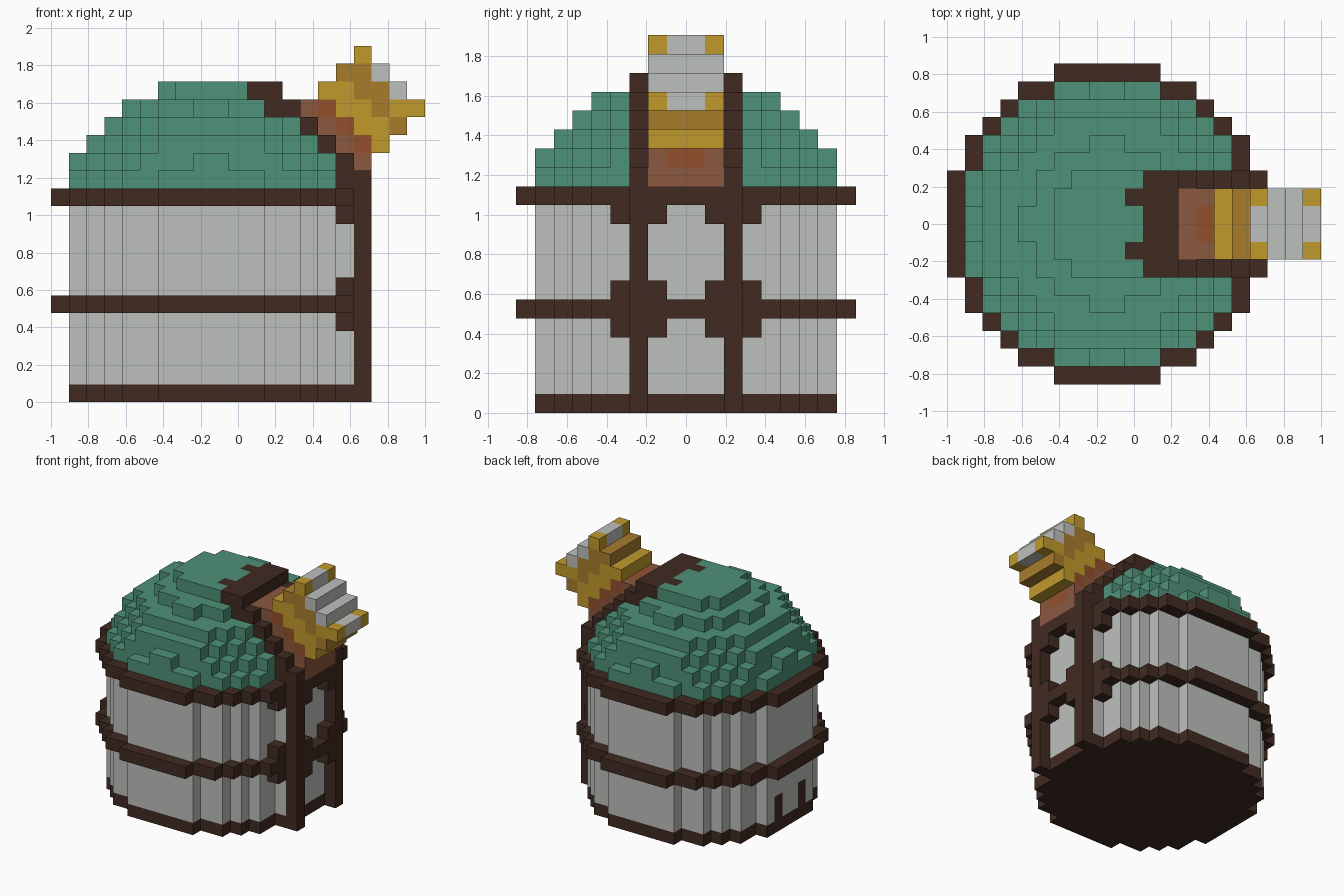
import bpy
import bmesh
from mathutils import Vector

cube = bpy.data.objects.get("Cube")
if cube:
    bpy.data.objects.remove(cube, do_unlink=True)

U = 2 / 21          # edge of one block
CX = 9              # column of the tower axis


def linear(c):
    c /= 255
    return c / 12.92 if c <= 0.04045 else ((c + 0.055) / 1.055) ** 2.4


def material(name, r, g, b):
    mat = bpy.data.materials.new(name)
    mat.use_nodes = True
    col = (linear(r), linear(g), linear(b), 1)
    mat.diffuse_color = col
    bsdf = mat.node_tree.nodes["Principled BSDF"]
    bsdf.inputs["Base Color"].default_value = col
    bsdf.inputs["Roughness"].default_value = 0.8
    return mat


MATS = {
    "timber": material("dark timber", 64, 42, 33),
    "wall": material("pale grey", 190, 192, 188),
    "roof": material("roof green", 79, 146, 120),
    "gold": material("gold", 192, 154, 44),
    "ochre": material("ochre", 168, 124, 44),
    "brown": material("brown", 139, 88, 64),
    "rust": material("rust", 148, 80, 44),
}

owner = {}          # block (i, j, k) -> (part, colour)


def put(part, colour, i, j, k):
    owner[i, j, k] = (part, colour)


def both(part, colour, i, row, k):
    """Place a block and its mirror image across the middle plane."""
    put(part, colour, i, row, k)
    put(part, colour, i, -1 - row, k)


def disc(part, colour, k, r2):
    for i in range(CX - 9, CX + 9):
        for j in range(-9, 9):
            if (i + 0.5 - CX) ** 2 + (j + 0.5) ** 2 < r2:
                put(part, colour, i, j, k)


# Round wall, base and the two projecting hoops
for k in range(1, 12):
    disc("wall", "wall", k, 64)
disc("base", "timber", 0, 64)
disc("lower_hoop", "timber", 5, 81)
disc("upper_hoop", "timber", 11, 81)

# Small dark uprights on the back wall
for k in (1, 2):
    both("back_marks", "timber", 1, 1, k)

# Stepped dome
for n, r2 in enumerate((64, 58, 50, 37, 21.5, 10)):
    disc("dome", "roof", 12 + n, r2)

# Posts with brackets on either side
for k in range(13):
    both("posts", "timber", 17, 2, k)
for k in (4, 5, 6, 10):
    both("brackets", "timber", 17, 1, k)
    both("brackets", "timber", 16, 3, k)

# Stepped beams running up the dome, and the cap joining them
for k in range(12, 18):
    for s in (28, 29):
        both("roof_beams", "timber", s - k, 2, k)
for i in (11, 12):
    for row in (0, 1):
        both("beam_cap", "timber", i, row, 17)
both("beam_cap", "timber", 10, 1, 17)

# Collar and flared nozzle, layered along the diagonal:
# layer s = i + k, with its lowest and highest k
LAYERS = {
    29: (12, 16, "brown"), 30: (13, 16, "brown"), 31: (14, 16, "rust"),
    32: (14, 17, "gold"), 33: (15, 17, "gold"), 34: (15, 18, "ochre"),
    35: (16, 18, "ochre"), 36: (16, 19, "wall"),
}
for s, (low, high, colour) in LAYERS.items():
    part = "collar" if s < 32 else "nozzle"
    for k in range(low, high + 1):
        for row in (0, 1):
            c = colour
            if s == 30 and row == 0:
                c = "rust"
            if s == 35 and k == low:
                c = "gold"
            if s == 36 and row == 1 and k in (low, high):
                c = "gold"
            both(part, c, s - k, row, k)

# Turn the blocks of each part into a mesh of their exposed faces
AXES = [Vector(v) for v in ((1, 0, 0), (0, 1, 0), (0, 0, 1))]


def build(part):
    bm = bmesh.new()
    verts, slots = {}, []

    def vert(p):
        key = tuple(round(c) for c in p)
        if key not in verts:
            verts[key] = bm.verts.new((key[0] * U - 1, key[1] * U, key[2] * U))
        return verts[key]

    for cell, (name, colour) in owner.items():
        if name != part:
            continue
        if colour not in slots:
            slots.append(colour)
        for a in range(3):
            u, v = AXES[(a + 1) % 3], AXES[(a + 2) % 3]
            for side in (0, 1):
                step = AXES[a] * (1 if side else -1)
                near = tuple(round(c) for c in Vector(cell) + step)
                if near in owner:
                    continue
                o = Vector(cell) + AXES[a] * side
                loop = [o, o + u, o + u + v, o + v]
                if not side:
                    loop.reverse()
                face = bm.faces.new([vert(p) for p in loop])
                face.material_index = slots.index(colour)
    mesh = bpy.data.meshes.new(part)
    bm.to_mesh(mesh)
    bm.free()
    for colour in slots:
        mesh.materials.append(MATS[colour])
    bpy.context.collection.objects.link(bpy.data.objects.new(part, mesh))


for part in dict.fromkeys(name for name, _ in owner.values()):
    build(part)
